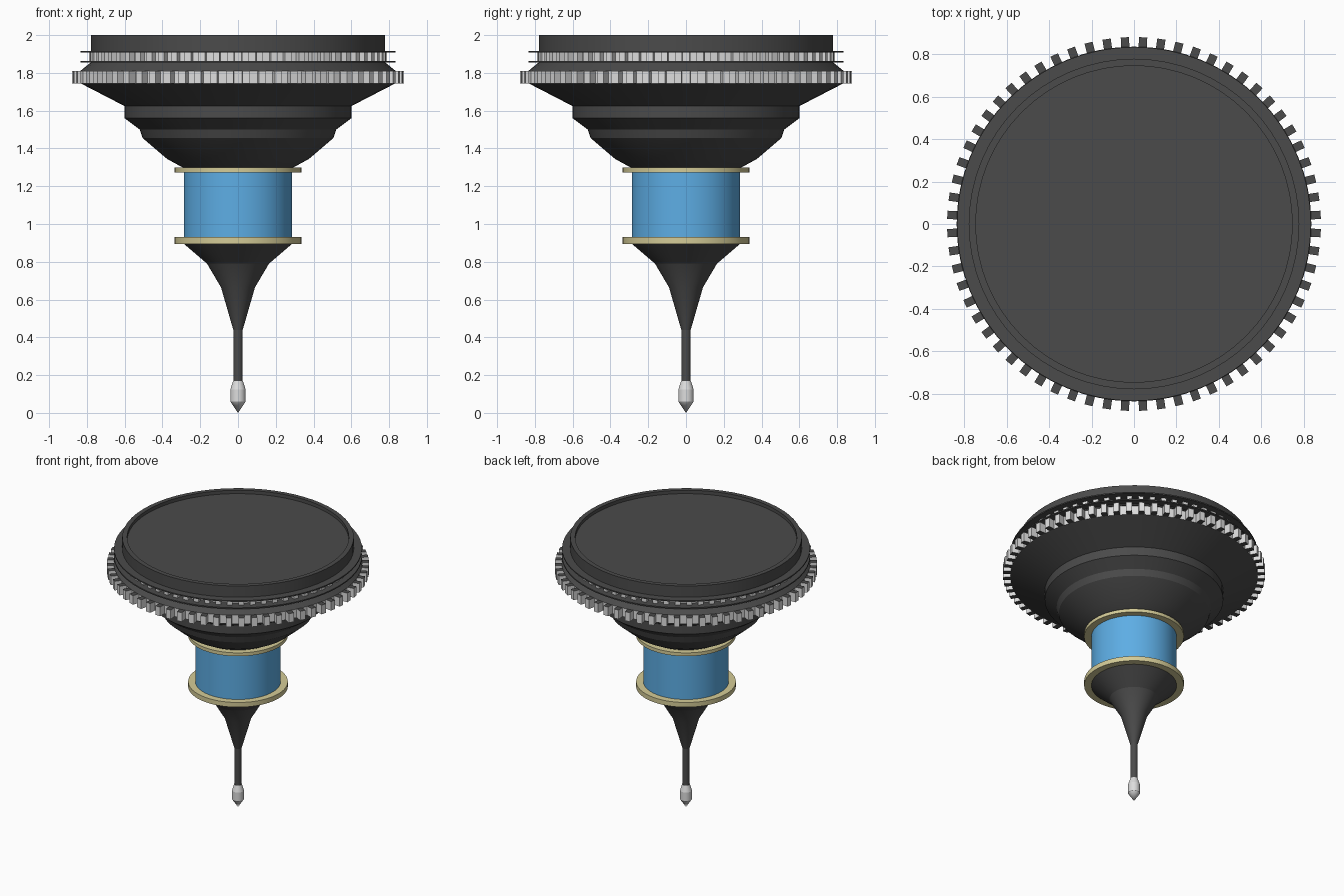
import bpy, bmesh, math

if "Cube" in bpy.data.objects:
    bpy.data.objects.remove(bpy.data.objects["Cube"])

def mat(name, rgb):
    m = bpy.data.materials.new(name)
    m.diffuse_color = (*rgb, 1)
    m.use_nodes = True
    m.node_tree.nodes["Principled BSDF"].inputs["Base Color"].default_value = m.diffuse_color
    return m

DARK = mat("dark_grey", (0.07, 0.07, 0.07))
LIGHT = mat("light_grey", (0.72, 0.72, 0.72))
BLUE = mat("sky_blue", (0.11, 0.42, 0.78))
CREAM = mat("pale_brass", (0.66, 0.60, 0.31))

def finish(bm, name, mats):
    bmesh.ops.remove_doubles(bm, verts=bm.verts, dist=1e-5)
    bmesh.ops.recalc_face_normals(bm, faces=bm.faces)
    me = bpy.data.meshes.new(name)
    bm.to_mesh(me)
    bm.free()
    for m in mats:
        me.materials.append(m)
    ob = bpy.data.objects.new(name, me)
    bpy.context.collection.objects.link(ob)
    return ob

def lathe(name, profile, m, seg=64):
    """Spin an (r, z) profile, running axis to axis, around z."""
    bm = bmesh.new()
    vs = [bm.verts.new((r, 0, z)) for r, z in profile]
    es = [bm.edges.new(p) for p in zip(vs, vs[1:])]
    bmesh.ops.spin(bm, geom=vs + es, cent=(0, 0, 0), axis=(0, 0, 1),
                   angle=2 * math.pi, steps=seg, use_merge=True)
    ob = finish(bm, name, [m])
    bpy.ops.object.select_all(action='DESELECT')
    bpy.context.view_layer.objects.active = ob
    ob.select_set(True)
    bpy.ops.object.shade_smooth_by_angle(angle=math.radians(15))
    return ob

def gear(name, r0, r1, z0, z1, teeth, duty):
    """Toothed ring: light side walls, dark flat caps."""
    bm = bmesh.new()
    pitch = 2 * math.pi / teeth
    pts = []
    for i in range(teeth):
        c = (i + 0.5) * pitch
        h = pitch * duty / 2
        for r, a in ((r0, c - h * r1 / r0), (r1, c - h), (r1, c + h), (r0, c + h * r1 / r0)):
            pts.append((r * math.cos(a), r * math.sin(a)))
    lo = [bm.verts.new((x, y, z0)) for x, y in pts]
    hi = [bm.verts.new((x, y, z1)) for x, y in pts]
    bm.faces.new(lo)
    bm.faces.new(hi)
    n = len(pts)
    for i in range(n):
        j = (i + 1) % n
        bm.faces.new((lo[i], lo[j], hi[j], hi[i])).material_index = 1
    return finish(bm, name, [DARK, LIGHT])

# tip, needle and lower cone
lathe("tip", [(0, 0), (0.04, 0.06), (0.04, 0.125), (0.026, 0.17), (0, 0.17)], LIGHT, 32)
lathe("needle_cone", [(0, 0.165), (0.025, 0.165), (0.025, 0.44), (0.09, 0.665),
                      (0.164, 0.79), (0.29, 0.898), (0, 0.898)], DARK)

# blue drum between two flanges
lathe("drum", [(0, 0.92), (0.287, 0.92), (0.287, 1.28), (0, 1.28)], BLUE)
for name, z0, z1 in (("lower_flange", 0.895, 0.93), ("upper_flange", 1.273, 1.298)):
    lathe(name, [(0, z0), (0.335, z0), (0.335, z1), (0, z1)], CREAM)

# stepped bowl
lathe("bowl", [(0, 1.295), (0.285, 1.295), (0.375, 1.344), (0.505, 1.455), (0.52, 1.50),
               (0.60, 1.56), (0.60, 1.624), (0.83, 1.743), (0, 1.743)], DARK)

# large toothed ring and shoulder above it
gear("large_gear", 0.83, 0.88, 1.743, 1.81, 64, 0.45)
lathe("shoulder", [(0, 1.81), (0.835, 1.81), (0.78, 1.855), (0, 1.855)], DARK)

# fine toothed ring between two thin plates
gear("small_gear", 0.755, 0.79, 1.86, 1.912, 64, 0.45)
for name, z in (("lower_plate", 1.855), ("upper_plate", 1.908)):
    lathe(name, [(0, z), (0.833, z), (0.833, z + 0.009), (0, z + 0.009)], DARK)

# top cap with a shallow recess
lathe("top_cap", [(0, 1.915), (0.778, 1.915), (0.778, 2.0), (0.745, 2.0),
                  (0.745, 1.975), (0, 1.975)], DARK)
